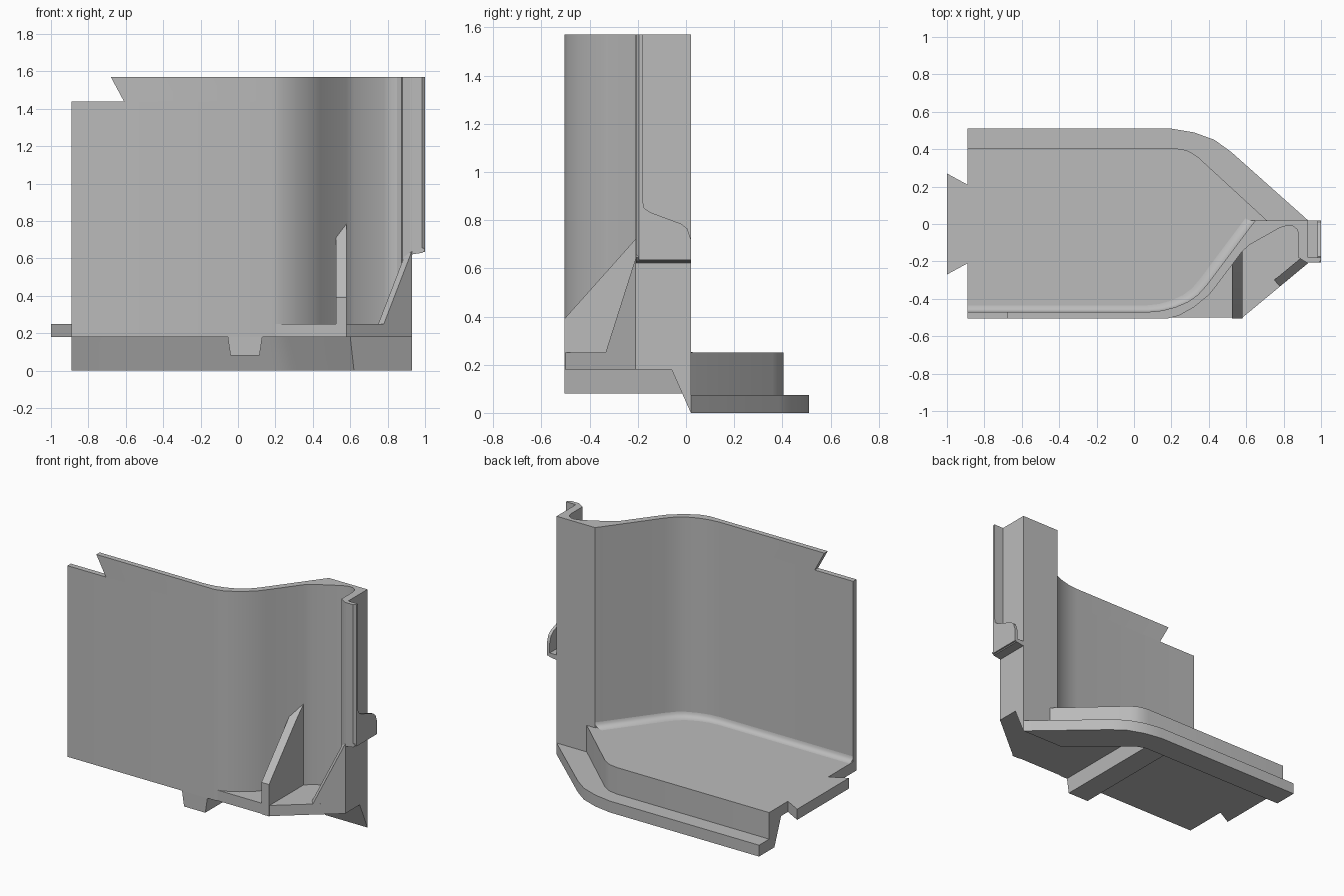
import bpy, bmesh, math

cube = bpy.data.objects.get("Cube")
if cube:
    bpy.data.objects.remove(cube, do_unlink=True)

grey = bpy.data.materials.new("light grey")
grey.use_nodes = True
COLOUR = (0.5, 0.5, 0.5, 1)
grey.diffuse_color = COLOUR
grey.node_tree.nodes["Principled BSDF"].inputs["Base Color"].default_value = COLOUR


def loft(name, rings, closed=True):
    """Skin matching rings of 3D points; closed rings also get end caps."""
    bm = bmesh.new()
    rows = [[bm.verts.new(p) for p in ring] for ring in rings]
    n = len(rows[0])
    for a, b in zip(rows, rows[1:]):
        for i in range(n if closed else n - 1):
            j = (i + 1) % n
            bm.faces.new((a[i], a[j], b[j], b[i]))
    if closed:
        bm.faces.new(rows[0])
        bm.faces.new(rows[-1])
    bmesh.ops.remove_doubles(bm, verts=bm.verts, dist=0.0005)
    bmesh.ops.recalc_face_normals(bm, faces=bm.faces)
    mesh = bpy.data.meshes.new(name)
    bm.to_mesh(mesh)
    bm.free()
    obj = bpy.data.objects.new(name, mesh)
    bpy.context.collection.objects.link(obj)
    mesh.materials.append(grey)
    bpy.ops.object.select_all(action='DESELECT')
    obj.select_set(True)
    bpy.context.view_layer.objects.active = obj
    bpy.ops.object.shade_smooth_by_angle(angle=math.radians(30))
    return obj


def prism(name, outline, axis, lo, hi):
    """Extrude a 2D outline along one axis."""
    place = {'x': lambda u, v, w: (w, u, v),
             'y': lambda u, v, w: (u, w, v),
             'z': lambda u, v, w: (u, v, w)}[axis]
    return loft(name, [[place(u, v, w) for u, v in outline] for w in (lo, hi)])


FLOOR, UNDER, TOP, LEFT = 0.25, 0.18, 1.57, -0.89

# Floor plate with flared side tab
prism("floor_plate",
      [(LEFT, -0.5), (0.58, -0.5), (0.93, -0.21), (0.93, 0.02), (0.71, 0.02),
       (0.34, 0.36), (0.31, 0.38), (0.28, 0.395), (0.22, 0.405), (LEFT, 0.405),
       (LEFT, 0.21), (-1, 0.27), (-1, -0.27), (LEFT, -0.21)], 'z', UNDER, FLOOR)

# Bent wall, split at the notch height so the upper part starts further in
inner = [(0.08, -0.47), (0.15, -0.463), (0.22, -0.445), (0.29, -0.415),
         (0.34, -0.38), (0.39, -0.325), (0.63, -0.005), (0.65, 0.02)]
outer = [(0.18, -0.505), (0.24, -0.49), (0.32, -0.445), (0.4, -0.38),
         (0.44, -0.33), (0.58, -0.145), (0.62, -0.11), (0.78, -0.02),
         (0.82, -0.008), (0.85, -0.012), (0.873, -0.03), (0.88, -0.06),
         (0.88, -0.18), (0.93, -0.21)]


def wall_ring(left, z):
    path = [(left, -0.505)] + outer + [(0.93, 0.02)] + inner[::-1] + [(left, -0.47)]
    return [(x, y, z) for x, y in path]


loft("lower_wall", [wall_ring(LEFT, UNDER), wall_ring(LEFT, 1.44)])
loft("upper_wall", [wall_ring(-0.61, 1.44), wall_ring(-0.68, TOP)])

# Rounded fillet between wall and floor
edge = [(LEFT, -0.47)] + inner
fillet = []
for step in range(5):
    t = math.radians(90 * step / 4)
    out, up = 0.035 * (1 - math.sin(t)), 0.035 * (1 - math.cos(t))
    fillet.append([(x - out * min(1, max(0, (x + 0.1) * 2)), y + out * (y < 0.01),
                    FLOOR + 0.001 + up) for x, y in edge])
loft("wall_fillet", fillet, closed=False)

# Skirt and lip: outer lip, skirt, inner top and inner bottom corner per station
stations = [((LEFT, 0.51), (LEFT, 0.405), (LEFT, 0.28), (LEFT, 0.35)),
            ((0.2, 0.51), (0.22, 0.405), (0.16, 0.28), (0.19, 0.35)),
            ((0.32, 0.49), (0.28, 0.395), (0.21, 0.265), (0.25, 0.33)),
            ((0.43, 0.45), (0.31, 0.38), (0.25, 0.24), (0.29, 0.3)),
            ((0.52, 0.385), (0.34, 0.36), (0.27, 0.225), (0.32, 0.275)),
            ((0.93, 0.02), (0.71, 0.02), (0.6, -0.06), (0.62, 0.02)),
            ((0.93, 0.02), (0.93, 0.02), (0.93, -0.06), (0.93, 0.02))]
loft("skirt_and_lip", [[(*lip, 0), (*lip, 0.075), (*skirt, 0.075), (*skirt, UNDER),
                        (*top, UNDER), (*low, 0)] for lip, skirt, top, low in stations])

# Rib under the floor
prism("under_rib", [(-0.055, UNDER), (0.13, UNDER), (0.115, 0.08), (-0.04, 0.08)],
      'y', -0.505, 0.31)

# Front gusset against the angled wall
prism("front_gusset", [(-0.505, UNDER), (-0.505, 0.39), (-0.215, 0.715),
                       (-0.145, 0.785), (-0.145, UNDER)], 'x', 0.525, 0.58)

# Sloped buttress on the angled floor edge
face = [(0.78, -0.334, FLOOR), (0.93, -0.21, FLOOR), (0.93, -0.21, 0.64)]
loft("edge_buttress", [face, [(x - 0.03, y + 0.035, z) for x, y, z in face]])

# Side channel: bridge, outer plate and bottom shelf
prism("channel_bridge", [(0.92, -0.207), (0.985, -0.207), (1, -0.195),
                         (1, -0.18), (0.92, -0.18)], 'z', 0.64, TOP)
prism("channel_plate", [(-0.195, 0.635), (-0.195, TOP), (-0.18, TOP), (-0.18, 0.88),
                        (-0.173, 0.85), (-0.15, 0.833), (-0.02, 0.785), (0.005, 0.765),
                        (0.02, 0.72), (0.02, 0.635)], 'x', 0.98, 1)
prism("channel_shelf", [(0.92, 0.62), (0.985, 0.63), (1, 0.645), (0.99, 0.655),
                        (0.92, 0.655)], 'y', -0.207, 0.02)
